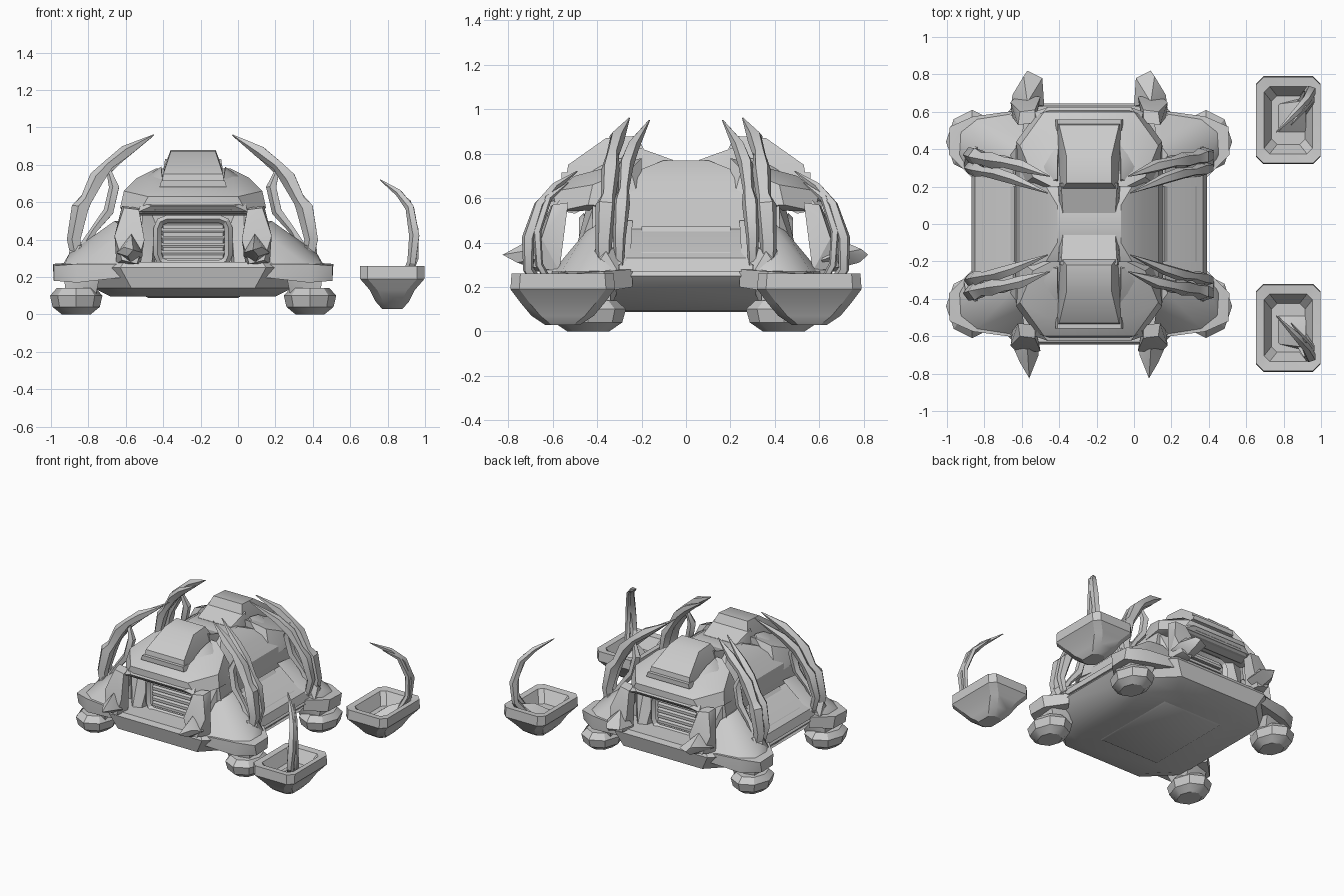
import bpy, bmesh, math
from mathutils import Vector

if "Cube" in bpy.data.objects:
    bpy.data.objects.remove(bpy.data.objects["Cube"])

CX = -0.24                                  # centre of the main vehicle
QUAD = [(sx, sy) for sx in (1, -1) for sy in (1, -1)]
ENDS = ((1, 1), (1, -1))


def finish(name, bm, angle=32):
    bmesh.ops.recalc_face_normals(bm, faces=bm.faces)
    me = bpy.data.meshes.new(name)
    bm.to_mesh(me)
    bm.free()
    ob = bpy.data.objects.new(name, me)
    bpy.context.collection.objects.link(ob)
    for o in bpy.context.selected_objects:
        o.select_set(False)
    ob.select_set(True)
    bpy.context.view_layer.objects.active = ob
    bpy.ops.object.shade_smooth_by_angle(angle=math.radians(angle))
    return ob


def hull(name, pts, signs=((1, 1),), sym=False, cx=CX):
    """Faceted solid around points; one per sign pair, or one four-way symmetric solid."""
    if sym:
        groups = [[(x * a, y * b, z) for a, b in QUAD for x, y, z in pts]]
    else:
        groups = [[(x * a, y * b, z) for x, y, z in pts] for a, b in signs]
    for g in groups:
        bm = bmesh.new()
        for x, y, z in sorted(set(g)):
            bm.verts.new((x + cx, y, z))
        bmesh.ops.convex_hull(bm, input=bm.verts)
        junk = [v for v in bm.verts if not v.link_faces]
        bmesh.ops.delete(bm, geom=junk, context='VERTS')
        bmesh.ops.dissolve_limit(bm, angle_limit=0.02, verts=bm.verts, edges=bm.edges)
        finish(name, bm)


def tube(name, path, radii, signs=((1, 1),), cx=CX, sides=5, closed=False):
    """Tapered low-poly limb along a path."""
    for a, b in signs:
        p = [Vector((x * a + cx, y * b, z)) for x, y, z in path]
        n = len(p)
        bm = bmesh.new()
        rings = []
        for i in range(n):
            t = p[(i + 1) % n] - p[i - 1] if closed else p[min(i + 1, n - 1)] - p[max(i - 1, 0)]
            t.normalize()
            s = t.cross(Vector((0, 1, 0))).normalized()
            w = s.cross(t)
            rings.append([bm.verts.new(p[i] + radii[i] * (s * math.cos(k * math.tau / sides)
                          + w * math.sin(k * math.tau / sides))) for k in range(sides)])
        for i in range(n if closed else n - 1):
            q, r = rings[i], rings[(i + 1) % n]
            for k in range(sides):
                m = (k + 1) % sides
                bm.faces.new((q[k], q[m], r[m], r[k]))
        if not closed:
            bm.faces.new(rings[0])
            bm.faces.new(rings[-1])
        finish(name, bm)


def chamfer_rect(hx, hy, c, z):
    """One quadrant of a rectangle with cut corners."""
    return [(hx, hy - c, z), (hx - c, hy, z)]


def both(pts):
    return [(x * s, y, z) for x, y, z in pts for s in (1, -1)]


# Lower hull, tapering to a flat belly
hull("lower_hull", chamfer_rect(.44, .5, .16, .095) + chamfer_rect(.53, .62, .2, .14)
     + chamfer_rect(.63, .645, .24, .25) + chamfer_rect(.61, .63, .24, .28), sym=True)
hull("belly_plate", [(.24, .33, .088), (.26, .35, .1)], sym=True)

# Sloping side decks and the central cabin
hull("side_deck", [(.63, .3, .27), (.61, .3, .33), (.42, .28, .45), (.3, .28, .5)], sym=True)
hull("cabin", [(.42, .42, .27), (.39, .42, .48), (.37, .42, .6), (.29, .3, .69),
               (.17, .1, .77), (.14, .0, .77)], sym=True)
for z, u in ((.345, .57), (.46, .4)):
    hull("side_rail", [(u + k, y, z + d) for k, d in ((-.03, -.015), (.02, -.01), (0, .012))
                       for y in (.2, -.2)], ((1, 1), (-1, 1)))

# Corner fenders: a lip slab below and a slope rising to the cabin
hull("fender_slab", [(.74, .36, .18), (.75, .37, .27), (.745, .5, .18), (.745, .52, .26), (.62, .575, .17),
                     (.62, .575, .27), (.36, .61, .2), (.36, .61, .27), (.62, .24, .2), (.62, .24, .28)], QUAD)
hull("fender_slope", [(.7, .37, .26), (.69, .5, .26), (.6, .56, .27), (.34, .6, .27), (.6, .25, .33),
                      (.66, .38, .33), (.42, .37, .5), (.4, .24, .5), (.36, .45, .45)], QUAD)

# Round feet
hull("foot", [(.625 + r * .14 * math.cos(k * math.tau / 8), .44 + r * .17 * math.sin(k * math.tau / 8), z)
              for r, z in ((.55, 0), (.9, .04), (1, .1), (.75, .14)) for k in range(8)], QUAD)
hull("foot_leg", [(.52, .34, .1), (.68, .34, .1), (.52, .5, .1), (.68, .5, .1),
                  (.5, .3, .2), (.69, .34, .2), (.5, .54, .2), (.69, .5, .2)], QUAD)

# Overhanging hoods and visor boxes at both ends
hull("hood", both([(.37, .2, .55), (.39, .44, .57), (.29, .58, .54), (.2, .61, .56), (.37, .42, .66),
                   (.24, .6, .63), (.3, .25, .73), (.22, .5, .7), (.2, .2, .78)]), ENDS)
hull("hood_brow", both([(.3, .5, .53), (.29, .6, .55), (.22, .625, .58), (.28, .56, .6), (.3, .4, .58)]), ENDS)
hull("visor_box", both([(.17, .2, .7), (.17, .54, .69), (.16, .53, .75), (.12, .36, .87),
                        (.12, .22, .88), (.15, .18, .8)]), ENDS)
hull("visor_sill", both([(.18, .5, .68), (.18, .56, .68), (.17, .56, .715), (.17, .5, .715)]), ENDS)
hull("roof_shoulder", [(.16, .2, .72), (.16, .46, .7), (.17, .24, .79), (.17, .34, .77),
                       (.3, .2, .67), (.32, .44, .64), (.26, .3, .73)], QUAD)
hull("roof_saddle", both([(.14, .06, .772), (.15, .22, .83), (.17, .22, .7), (.17, .04, .7)]), ENDS)

# Recessed grilles with rounded frame and slats
frame = []
for qx, qz, a0 in ((.14, .46, 0), (-.14, .46, 90), (-.14, .32, 180), (.14, .32, 270)):
    for d in (0, 45, 90):
        a = math.radians(a0 + d)
        frame.append((qx + .05 * math.cos(a), .46, qz + .05 * math.sin(a)))
tube("grille_frame", frame, [.022] * 12, ENDS, sides=4, closed=True)
for i in range(5):
    z = .31 + i * .04
    hull("grille_slat", both([(.17, .41, z), (.16, .455, z - .012), (.16, .455, z + .008),
                              (.17, .41, z + .02)]), ENDS)
hull("grille_cheek", [(.2, .4, .27), (.28, .52, .27), (.22, .5, .27), (.36, .42, .27),
                      (.2, .4, .55), (.27, .45, .55), (.36, .42, .55)], QUAD)

# Corner pillars; the front ones end in spikes, the rear ones in blunt horns
hull("pillar", [(.28, .57, .27), (.41, .57, .27), (.3, .68, .27), (.38, .69, .29), (.26, .68, .4),
                (.42, .65, .42), (.29, .54, .57), (.38, .53, .58), (.29, .61, .56), (.37, .6, .57)], QUAD)
hull("pillar_spike", [(.27, .65, .31), (.41, .65, .33), (.33, .67, .43), (.33, .65, .27), (.27, .7, .33),
                      (.37, .74, .36), (.35, .76, .31), (.32, .825, .345)], ((1, -1), (-1, -1)))
hull("rear_horn", [(.24, .63, .32), (.42, .61, .32), (.33, .65, .43), (.33, .63, .27), (.25, .78, .34),
                   (.41, .69, .35), (.35, .79, .37), (.34, .78, .31), (.33, .82, .345)], ((1, 1), (-1, 1)))

# Large curved tusks: two jointed strands with split tips, and a thin strut
tube("tusk", [(.61, .37, .27), (.635, .37, .4), (.6, .36, .57), (.57, .35, .61), (.51, .34, .73),
              (.45, .33, .8), (.36, .31, .87), (.21, .255, .96)],
     [.035, .04, .05, .035, .045, .03, .035, .003], QUAD)
tube("tusk_blade", [(.61, .3, .3), (.64, .3, .42), (.6, .29, .58), (.56, .28, .64), (.49, .27, .75),
                    (.4, .24, .83), (.22, .165, .95)],
     [.022, .03, .04, .025, .035, .03, .003], QUAD)
tube("tusk_strut", [(.6, .36, .33), (.53, .35, .45), (.45, .34, .55), (.42, .33, .68), (.46, .31, .8)],
     [.03, .02, .03, .03, .008], QUAD)
hull("tusk_root", [(.56, .3, .26), (.67, .3, .26), (.56, .43, .26), (.67, .43, .26),
                   (.6, .31, .38), (.66, .36, .36), (.6, .41, .37)], QUAD)

# Two detached open pods, each with its own tusk
POD = 0.825
for s in (1, -1):
    bm = bmesh.new()
    rings = []
    for hx, hy, z, c in ((.055, .08, .03, .03), (.09, .14, .07, .04), (.12, .19, .13, .04), (.172, .235, .19, .04),
                         (.172, .23, .26, .04), (.13, .18, .255, .03), (.09, .13, .17, .03)):
        loop = [(hx, c - hy), (hx, hy - c), (hx - c, hy), (c - hx, hy),
                (-hx, hy - c), (-hx, c - hy), (c - hx, -hy), (hx - c, -hy)]
        rings.append([bm.verts.new((POD + x, s * (.555 + y), z)) for x, y in loop])
    for q, r in zip(rings, rings[1:]):
        for k in range(8):
            m = (k + 1) % 8
            bm.faces.new((q[k], q[m], r[m], r[k]))
    bm.faces.new(rings[0])
    bm.faces.new(rings[-1])
    finish("pod_tub", bm)
    side = ((1, s),)
    tube("pod_tusk", [(.88, .62, .15), (.93, .71, .28), (.945, .71, .42), (.92, .66, .57), (.86, .59, .65), (.76, .49, .72)],
         [.03, .025, .03, .025, .02, .003], side, cx=0)
    tube("pod_tusk_blade", [(.9, .58, .16), (.95, .66, .3), (.95, .67, .45), (.91, .62, .6), (.84, .53, .67)],
         [.015, .018, .02, .018, .003], side, cx=0)
    hull("pod_tusk_root", [(.76, .48, .16), (.92, .48, .16), (.76, .64, .16), (.92, .68, .16),
                           (.86, .58, .24), (.92, .66, .25)], side, cx=0)
